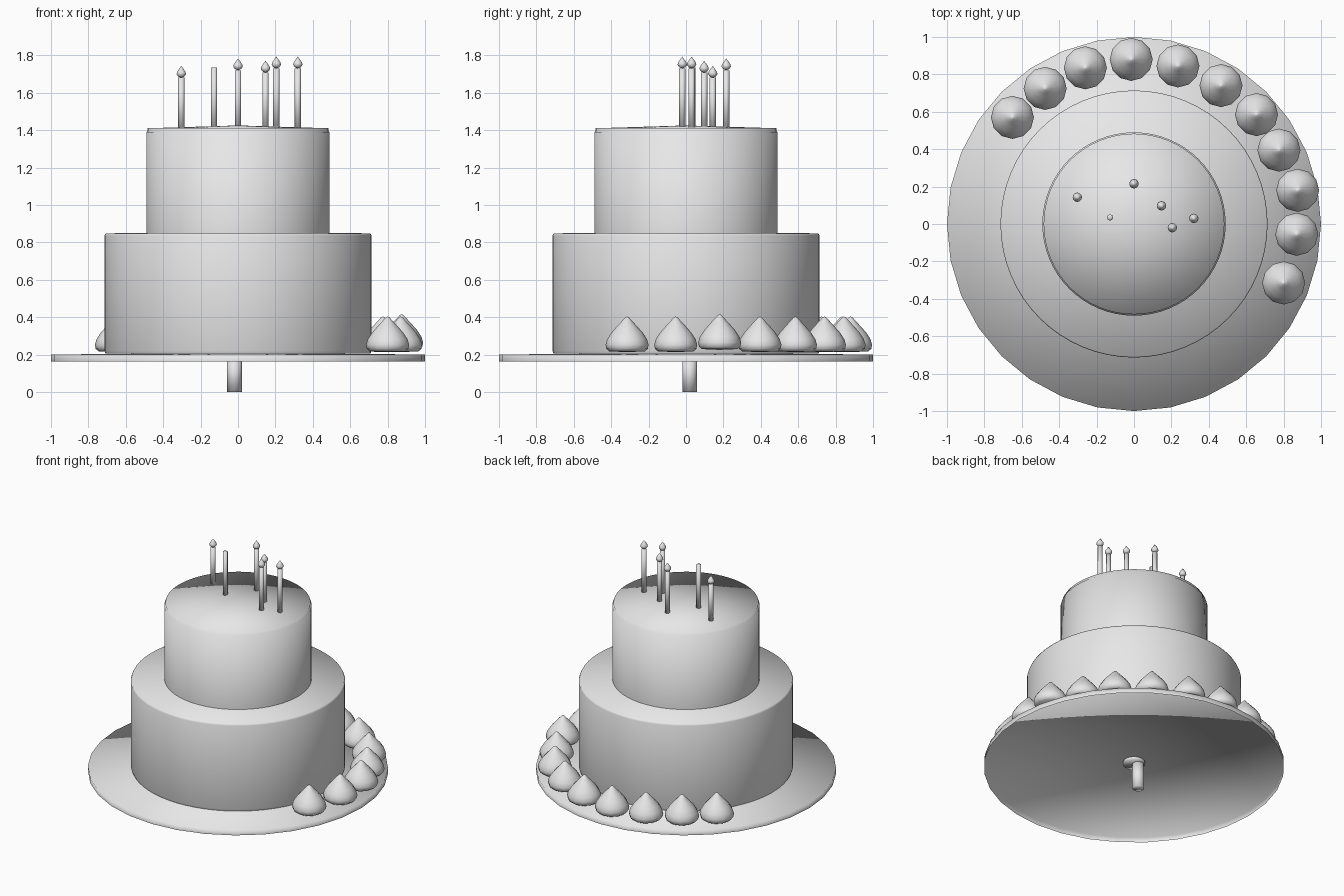
import bpy, bmesh, math

cube = bpy.data.objects.get("Cube")
if cube:
    bpy.data.objects.remove(cube, do_unlink=True)

grey = bpy.data.materials.new("plain_light_grey")
grey.use_nodes = True
colour = (0.8, 0.8, 0.8, 1)
grey.diffuse_color = colour
grey.node_tree.nodes["Principled BSDF"].inputs["Base Color"].default_value = colour


def lathe(name, profile, sides, at=(0, 0, 0)):
    """Spin (radius, height) points, listed from bottom to top, round z; radius 0 makes a pole."""
    bm = bmesh.new()
    rings = []
    for r, z in profile:
        count = 1 if r == 0 else sides
        angles = [math.tau * i / sides for i in range(count)]
        rings.append([bm.verts.new((r * math.cos(a), r * math.sin(a), z)) for a in angles])
    for low, high in zip(rings, rings[1:]):
        for i in range(sides):
            j = (i + 1) % sides
            if len(low) == 1:
                bm.faces.new((low[0], high[j], high[i]))
            elif len(high) == 1:
                bm.faces.new((low[i], low[j], high[0]))
            else:
                bm.faces.new((low[i], low[j], high[j], high[i]))
    for face in bm.faces:
        face.smooth = True
    mesh = bpy.data.meshes.new(name)
    bm.to_mesh(mesh)
    bm.free()
    mesh.materials.append(grey)
    obj = bpy.data.objects.new(name, mesh)
    obj.location = at
    bpy.context.collection.objects.link(obj)
    return obj


# Stand: thin plate open underneath, collar and peg
lathe("plate", [(1, 0.163), (1, 0.2), (0, 0.21)], 32)
lathe("stand_collar", [(0, 0.185), (0.073, 0.185), (0.073, 0.205), (0, 0.205)], 24)
lathe("stand_peg", [(0, 0), (0.04, 0), (0.04, 0.19), (0, 0.19)], 12, (-0.019, 0.02, 0))

# Cake tiers with slightly domed tops
lathe("lower_tier", [(0.708, 0.205), (0.714, 0.22), (0.714, 0.835),
                     (0.708, 0.848), (0, 0.856)], 64)
lathe("upper_tier", [(0.49, 0.84), (0.49, 1.39), (0.483, 1.393),
                     (0.483, 1.41), (0, 1.425)], 64)

# Piped cream dollops along the back and left of the plate
dollop_profile = [(0, 0), (0.095, 0.004), (0.111, 0.018), (0.115, 0.04), (0.106, 0.07),
                  (0.083, 0.105), (0.052, 0.14), (0.026, 0.168), (0.009, 0.187), (0, 0.19)]
dollop_spots = [(-0.65, 0.57), (-0.475, 0.725), (-0.26, 0.835), (-0.015, 0.88),
                (0.235, 0.845), (0.465, 0.74), (0.655, 0.585), (0.775, 0.395),
                (0.875, 0.18), (0.87, -0.055), (0.80, -0.315)]
for n, (x, y) in enumerate(dollop_spots, 1):
    lift = 0.225 if n == 9 else 0.213
    lathe(f"cream_dollop_{n}", dollop_profile, 12, (x, y, lift))

# Candles: x, y, top height, lit
candles = [(-0.303, 0.143, 1.68, True), (-0.128, 0.035, 1.735, False),
           (0, 0.215, 1.72, True), (0.147, 0.097, 1.707, True),
           (0.205, -0.02, 1.73, True), (0.32, 0.03, 1.73, True)]
flame_profile = [(0, 0), (0.016, 0.006), (0.025, 0.019), (0.023, 0.03),
                 (0.012, 0.047), (0, 0.063)]
for n, (x, y, top, lit) in enumerate(candles, 1):
    lathe(f"candle_{n}", [(0, 1.4), (0.017, 1.4), (0.017, top), (0, top)], 8, (x, y, 0))
    if lit:
        lathe(f"flame_{n}", flame_profile, 12, (x, y, top))
